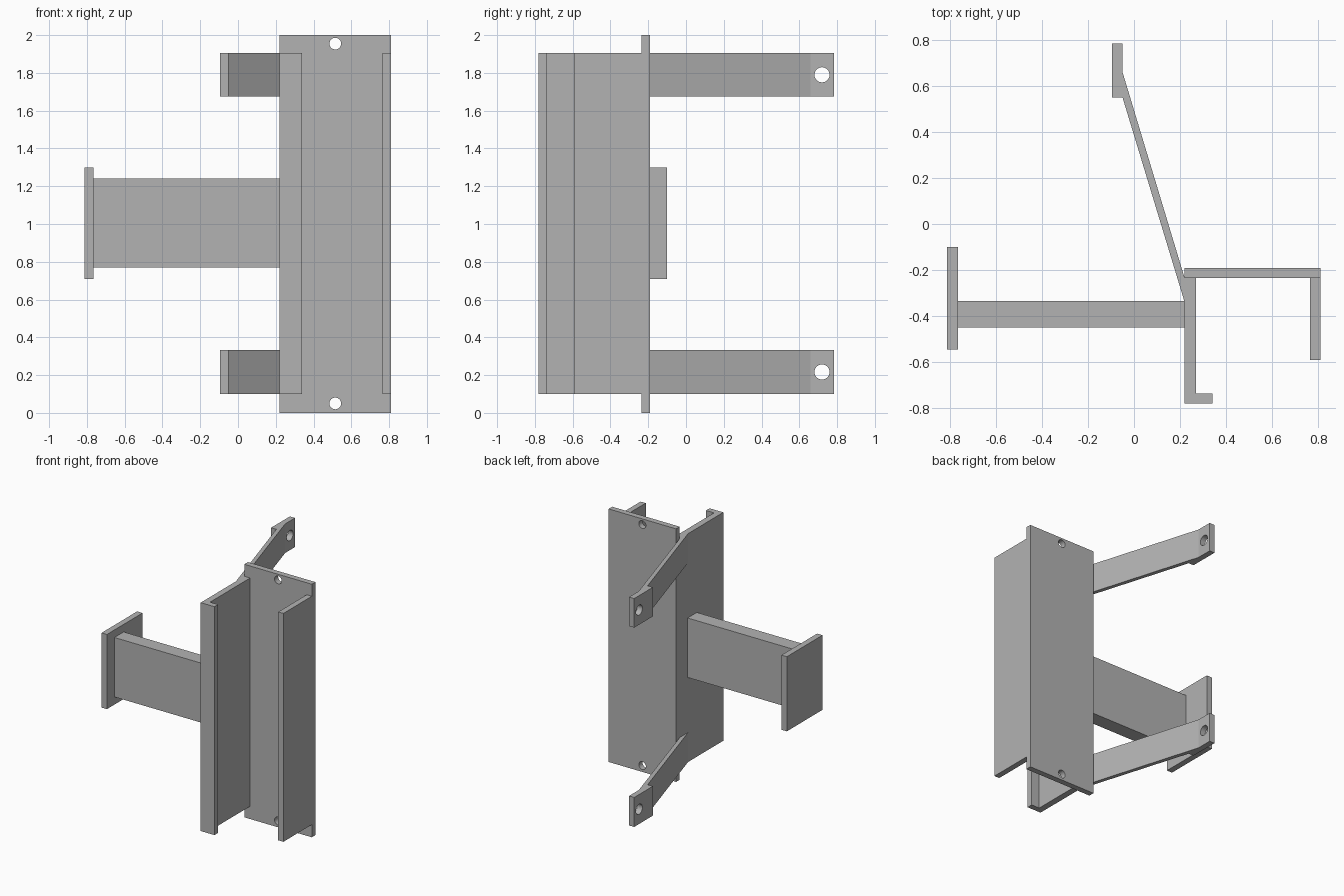
import bpy
import bmesh
from math import pi
from mathutils import Matrix

if "Cube" in bpy.data.objects:
    bpy.data.objects.remove(bpy.data.objects["Cube"])

steel = bpy.data.materials.new("grey_steel")
steel.use_nodes = True
GREY = (0.45, 0.45, 0.45, 1)
steel.diffuse_color = GREY
steel.node_tree.nodes["Principled BSDF"].inputs["Base Color"].default_value = GREY


def extrude(name, profile, z0, z1):
    """Flat-faced solid from an (x, y) outline raised from z0 to z1."""
    bm = bmesh.new()
    face = bm.faces.new([bm.verts.new((x, y, z0)) for x, y in profile])
    top = bmesh.ops.extrude_face_region(bm, geom=[face])["geom"]
    verts = [v for v in top if isinstance(v, bmesh.types.BMVert)]
    bmesh.ops.translate(bm, verts=verts, vec=(0, 0, z1 - z0))
    bmesh.ops.recalc_face_normals(bm, faces=bm.faces)
    mesh = bpy.data.meshes.new(name)
    bm.to_mesh(mesh)
    bm.free()
    mesh.materials.append(steel)
    obj = bpy.data.objects.new(name, mesh)
    bpy.context.collection.objects.link(obj)
    return obj


def plate(name, x0, x1, y0, y1, z0, z1):
    return extrude(name, [(x0, y0), (x1, y0), (x1, y1), (x0, y1)], z0, z1)


def drill(obj, centre, radius, axis):
    """Cut a round bolt hole through obj along the x or y axis."""
    turn = Matrix.Rotation(pi / 2, 4, "Y" if axis == "x" else "X")
    bm = bmesh.new()
    bmesh.ops.create_cone(bm, cap_ends=True, segments=32, radius1=radius,
                          radius2=radius, depth=0.2,
                          matrix=Matrix.Translation(centre) @ turn)
    mesh = bpy.data.meshes.new("hole_cutter")
    bm.to_mesh(mesh)
    bm.free()
    mesh.materials.append(steel)
    cutter = bpy.data.objects.new("hole_cutter", mesh)
    cutter.hide_render = True
    bpy.context.collection.objects.link(cutter)
    mod = obj.modifiers.new("hole", "BOOLEAN")
    mod.operation = "DIFFERENCE"
    mod.solver = "EXACT"
    mod.object = cutter
    bpy.context.view_layer.objects.active = obj
    bpy.ops.object.modifier_apply(modifier=mod.name)
    bpy.data.objects.remove(cutter)


# Tall mounting plate with a bolt hole at each end
back_plate = plate("back_plate", 0.22, 0.81, -0.235, -0.19, 0, 2)
for z in (0.05, 1.955):
    drill(back_plate, (0.515, -0.21, z), 0.031, "y")

# Channel walls: a lipped one and a plain one
LOW, HIGH = 0.1, 1.905
extrude("lipped_wall", [(0.22, -0.78), (0.34, -0.78), (0.34, -0.735),
                        (0.27, -0.735), (0.27, -0.235), (0.22, -0.235)], LOW, HIGH)
plate("plain_wall", 0.765, 0.81, -0.59, -0.235, LOW, HIGH)

# Side arm and its end plate
plate("side_arm", -0.765, 0.22, -0.45, -0.335, 0.77, 1.24)
plate("arm_end_plate", -0.812, -0.765, -0.545, -0.1, 0.71, 1.3)

# Slanted rear brackets, each with a drilled pad
bracket = [(0.22, -0.34), (0.22, -0.235), (-0.05, 0.66), (-0.05, 0.783),
           (-0.095, 0.783), (-0.095, 0.55), (-0.05, 0.55)]
for name, z0, z1 in (("lower_bracket", LOW, 0.333), ("upper_bracket", 1.675, HIGH)):
    strap = extrude(name, bracket, z0, z1)
    drill(strap, (-0.07, 0.72, (z0 + z1) / 2), 0.04, "x")
